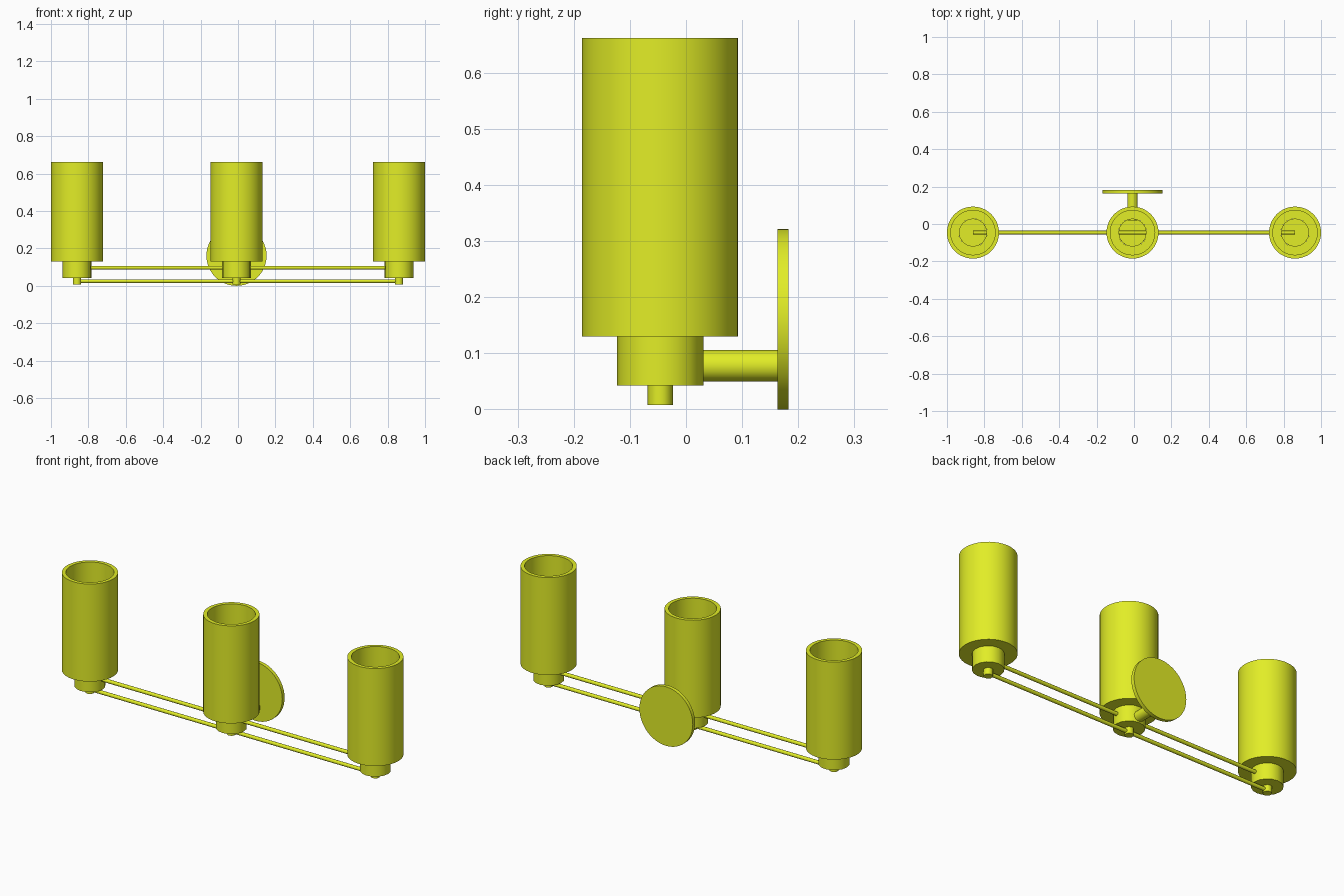
import bpy, bmesh, math
from mathutils import Matrix, Vector

if "Cube" in bpy.data.objects:
    bpy.data.objects.remove(bpy.data.objects["Cube"])

YC = -0.046                      # depth of the lamp axis
CENTRES = {"left": -0.861, "centre": -0.008, "right": 0.861}

mat = bpy.data.materials.new("yellow_green")
mat.diffuse_color = (0.76, 0.85, 0.02, 1)
mat.use_nodes = True
mat.node_tree.nodes["Principled BSDF"].inputs["Base Color"].default_value = mat.diffuse_color


def finish(name, bm, angle=30):
    bmesh.ops.recalc_face_normals(bm, faces=bm.faces)
    me = bpy.data.meshes.new(name)
    bm.to_mesh(me)
    bm.free()
    me.materials.append(mat)
    ob = bpy.data.objects.new(name, me)
    bpy.context.collection.objects.link(ob)
    bpy.ops.object.select_all(action='DESELECT')
    ob.select_set(True)
    bpy.context.view_layer.objects.active = ob
    bpy.ops.object.shade_smooth_by_angle(angle=math.radians(angle))
    return ob


def lathe(name, profile, sides, x):
    """Spin a closed (radius, z) profile about the vertical lamp axis."""
    bm = bmesh.new()
    vs = [bm.verts.new((r, 0, z)) for r, z in profile]
    n = len(vs)
    closed = profile[0][0] > 0
    edges = [bm.edges.new((vs[i], vs[(i + 1) % n])) for i in range(n if closed else n - 1)]
    bmesh.ops.spin(bm, geom=vs + edges, cent=(0, 0, 0), axis=(0, 0, 1),
                   angle=2 * math.pi, steps=sides)
    bmesh.ops.remove_doubles(bm, verts=bm.verts, dist=1e-5)
    bmesh.ops.translate(bm, verts=bm.verts, vec=(x, YC, 0))
    return finish(name, bm)


def rod(name, a, b, radius, sides):
    """Solid cylinder between two points."""
    a, b = Vector(a), Vector(b)
    d = b - a
    m = Matrix.Translation((a + b) / 2) @ d.to_track_quat('Z', 'Y').to_matrix().to_4x4()
    bm = bmesh.new()
    bmesh.ops.create_cone(bm, cap_ends=True, segments=sides, radius1=radius,
                          radius2=radius, depth=d.length, matrix=m)
    return finish(name, bm, 50)


for side, x in CENTRES.items():
    # open-topped shade with a hole in its floor
    lathe(side + "_shade", [(0.139, 0.13), (0.139, 0.662), (0.119, 0.662),
                            (0.119, 0.138), (0.076, 0.138), (0.076, 0.13)], 48, x)
    # hollow holder cup
    lathe(side + "_cup", [(0, 0.043), (0.077, 0.043), (0.077, 0.131),
                          (0.073, 0.131), (0.073, 0.047), (0, 0.047)], 16, x)
    # finial under the cup
    rod(side + "_finial", (x, YC, 0.008), (x, YC, 0.05), 0.0225, 10)

# twin crossbars
rod("upper_crossbar", (-0.861, YC, 0.097), (0.861, YC, 0.097), 0.01, 12)
rod("lower_crossbar", (-0.861, YC, 0.025), (0.861, YC, 0.025), 0.01, 12)

# wall mount
xc = CENTRES["centre"]
rod("wall_arm", (xc, 0.02, 0.078), (xc, 0.17, 0.078), 0.028, 16)
rod("wall_plate", (xc, 0.163, 0.161), (xc, 0.183, 0.161), 0.161, 48)
